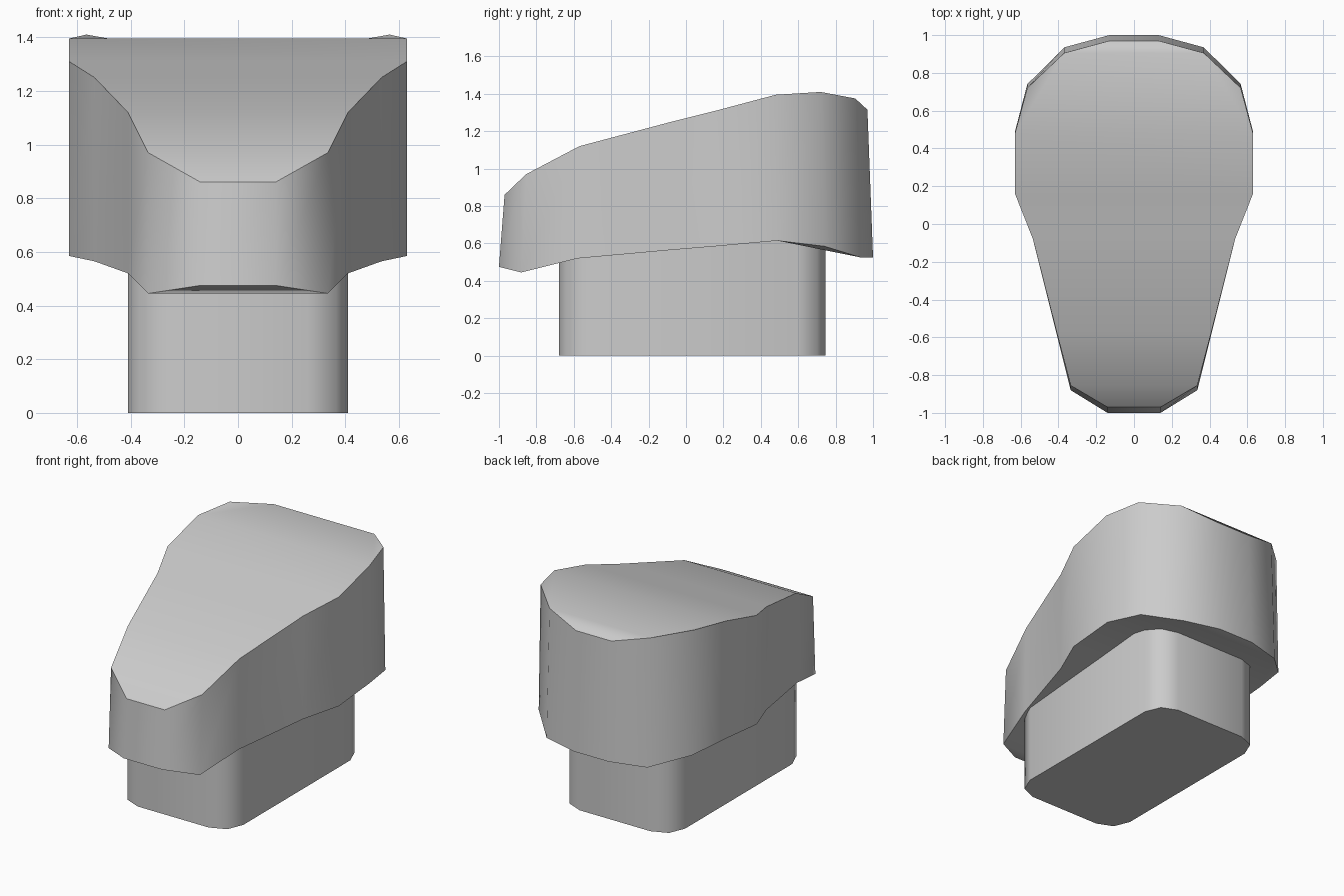
import bpy, bmesh, math

if "Cube" in bpy.data.objects:
    bpy.data.objects.remove(bpy.data.objects["Cube"])

# Half outline of the head, front to back: x, bottom y, bottom z, top y, top z
OUTLINE = [
    (0.14, -1.00, 0.475, -0.97, 0.86),
    (0.335, -0.88, 0.445, -0.855, 0.97),
    (0.41, -0.58, 0.52, -0.57, 1.12),
    (0.535, -0.08, 0.565, -0.08, 1.25),
    (0.63, 0.16, 0.585, 0.16, 1.31),
    (0.63, 0.49, 0.615, 0.48, 1.395),
    (0.565, 0.74, 0.585, 0.72, 1.41),
    (0.37, 0.935, 0.525, 0.905, 1.375),
    (0.13, 1.00, 0.525, 0.97, 1.315),
]
CORNER = 6  # raised corner point that is cut off by a triangle


def finish(bm, name):
    bmesh.ops.recalc_face_normals(bm, faces=bm.faces)
    for f in bm.faces:
        f.smooth = True
    mesh = bpy.data.meshes.new(name)
    bm.to_mesh(mesh)
    bm.free()
    obj = bpy.data.objects.new(name, mesh)
    bpy.context.collection.objects.link(obj)
    return obj


def build_head():
    bm = bmesh.new()

    def side(s):
        low = [bm.verts.new((s * x, yb, zb)) for x, yb, zb, yt, zt in OUTLINE]
        top = [bm.verts.new((s * x, yt, zt)) for x, yb, zb, yt, zt in OUTLINE]
        return low, top

    right, left = side(1), side(-1)
    n = len(OUTLINE)

    # Side walls all the way round
    low = right[0] + left[0][::-1]
    top = right[1] + left[1][::-1]
    for i in range(2 * n):
        j = (i + 1) % (2 * n)
        bm.faces.new((low[i], low[j], top[j], top[i]))

    # Top and underside: strips across, with a triangle at each rear corner
    for r, l in zip(right, left):
        rows = [i for i in range(n) if i != CORNER]
        for a, b in zip(rows, rows[1:]):
            bm.faces.new((r[a], r[b], l[b], l[a]))
        for half in (r, l):
            bm.faces.new(half[CORNER - 1:CORNER + 2])

    # Crisp rims between the walls and the caps
    for ring in (low, top):
        for i in range(2 * n):
            bm.edges.get((ring[i], ring[(i + 1) % (2 * n)])).smooth = False
    return finish(bm, "head")


def build_post(half_w, front, back, height, radius):
    bm = bmesh.new()
    ring = []
    corners = [(half_w, back, 0), (-half_w, back, 90),
               (-half_w, front, 180), (half_w, front, 270)]
    for x, y, start in corners:
        cx = x - math.copysign(radius, x)
        cy = y - math.copysign(radius, y)
        for k in range(3):
            a = math.radians(start + 45 * k)
            ring.append(bm.verts.new((cx + radius * math.cos(a),
                                      cy + radius * math.sin(a), 0)))
    base = bm.faces.new(ring)
    new = bmesh.ops.extrude_face_region(bm, geom=[base], use_keep_orig=True)
    for v in new["geom"]:
        if isinstance(v, bmesh.types.BMVert):
            v.co.z = height
    # Sharp top and bottom edges
    for e in bm.edges:
        if abs(e.verts[0].co.z - e.verts[1].co.z) < 1e-5:
            e.smooth = False
    return finish(bm, "post")


build_head()
build_post(0.41, -0.68, 0.745, 0.62, 0.15)
